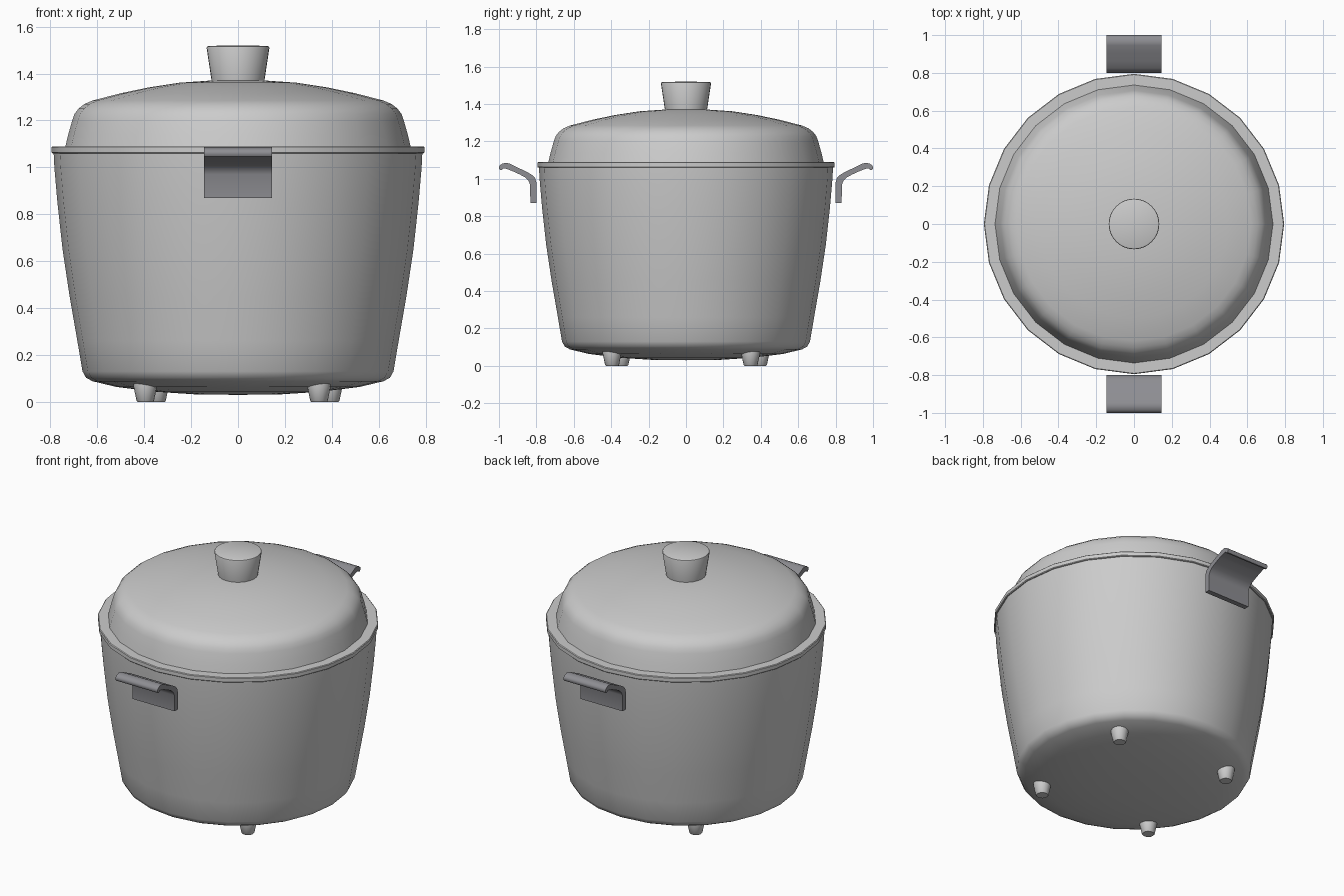
import bpy, bmesh, math

cube = bpy.data.objects.get("Cube")
if cube:
    bpy.data.objects.remove(cube, do_unlink=True)


def material(name, rgb):
    mat = bpy.data.materials.new(name)
    mat.use_nodes = True
    mat.diffuse_color = (*rgb, 1)
    mat.node_tree.nodes["Principled BSDF"].inputs["Base Color"].default_value = (*rgb, 1)
    return mat


METAL = material("light grey metal", (0.6, 0.6, 0.6))
PLASTIC = material("dark grey plastic", (0.27, 0.27, 0.29))


def finish(name, bm, mat, angle=35):
    bmesh.ops.recalc_face_normals(bm, faces=bm.faces)
    mesh = bpy.data.meshes.new(name)
    bm.to_mesh(mesh)
    bm.free()
    mesh.materials.append(mat)
    obj = bpy.data.objects.new(name, mesh)
    bpy.context.collection.objects.link(obj)
    bpy.ops.object.select_all(action="DESELECT")
    obj.select_set(True)
    bpy.context.view_layer.objects.active = obj
    bpy.ops.object.shade_smooth_by_angle(angle=math.radians(angle))
    return obj


def lathe(name, profile, sides, mat, closed=False, center=(0, 0), angle=35):
    """Revolve (radius, z) points about a vertical axis."""
    bm = bmesh.new()
    verts = [bm.verts.new((r, 0, z)) for r, z in profile]
    edges = [bm.edges.new(p) for p in zip(verts, verts[1:])]
    if closed:
        edges.append(bm.edges.new((verts[-1], verts[0])))
    bmesh.ops.spin(bm, geom=verts + edges, cent=(0, 0, 0), axis=(0, 0, 1),
                   angle=math.tau, steps=sides, use_duplicate=False)
    bmesh.ops.remove_doubles(bm, verts=bm.verts, dist=0.0005)
    bmesh.ops.translate(bm, verts=bm.verts, vec=(*center, 0))
    return finish(name, bm, mat, angle)


# Tapered pot with a shallow domed underside
lathe("pot_body", [(0, 0.03), (0.18, 0.032), (0.35, 0.043), (0.52, 0.064), (0.62, 0.088),
                   (0.648, 0.103), (0.663, 0.13), (0.685, 0.26), (0.718, 0.45),
                   (0.748, 0.65), (0.77, 0.85), (0.783, 1.0), (0.786, 1.06)], 24, METAL)

# Flat rim ring
lathe("pot_rim", [(0.72, 1.06), (0.791, 1.06), (0.795, 1.064), (0.795, 1.086),
                  (0.791, 1.09), (0.72, 1.09)], 24, METAL, closed=True)

# Domed lid
lathe("lid", [(0.737, 1.085), (0.724, 1.14), (0.707, 1.2), (0.697, 1.228), (0.68, 1.25),
              (0.655, 1.27), (0.62, 1.285), (0.5, 1.316), (0.38, 1.341), (0.25, 1.361),
              (0.12, 1.37), (0, 1.372)], 24, METAL)

# Flared knob
lathe("lid_knob", [(0, 1.365), (0.112, 1.365), (0.134, 1.51), (0.132, 1.515),
                   (0.125, 1.518), (0, 1.52)], 32, METAL)

# Four tapered feet, on a slightly turned square
for i in range(4):
    a = math.atan2(0.345, 0.395) + i * math.pi / 2
    lathe(f"foot_{i + 1}", [(0, 0.085), (0.05, 0.085), (0.05, 0.065), (0.037, 0.004), (0.033, 0), (0, 0)],
          16, METAL, center=(0.525 * math.cos(a), 0.525 * math.sin(a)))

# Bent plate handles: (distance from centre, height) outline extruded across x
OUTLINE = [(0.80, 0.87), (0.832, 0.87), (0.834, 0.97), (0.842, 0.99), (0.86, 1.008),
           (0.89, 1.024), (0.93, 1.042), (0.965, 1.055), (0.978, 1.055), (0.985, 1.046),
           (0.994, 1.046), (1.0, 1.056), (0.998, 1.07), (0.985, 1.08), (0.965, 1.086),
           (0.945, 1.082), (0.905, 1.062), (0.86, 1.042), (0.825, 1.022), (0.807, 1.005),
           (0.80, 0.98)]
OUTLINE = [(d, z) for d, z in OUTLINE]
for side, name in ((-1, "front_handle"), (1, "back_handle")):
    bm = bmesh.new()
    face = bm.faces.new([bm.verts.new((-0.145, side * d, z)) for d, z in OUTLINE])
    ext = bmesh.ops.extrude_face_region(bm, geom=[face])
    bmesh.ops.translate(bm, vec=(0.29, 0, 0),
                        verts=[v for v in ext["geom"] if isinstance(v, bmesh.types.BMVert)])
    finish(name, bm, PLASTIC, 50)
